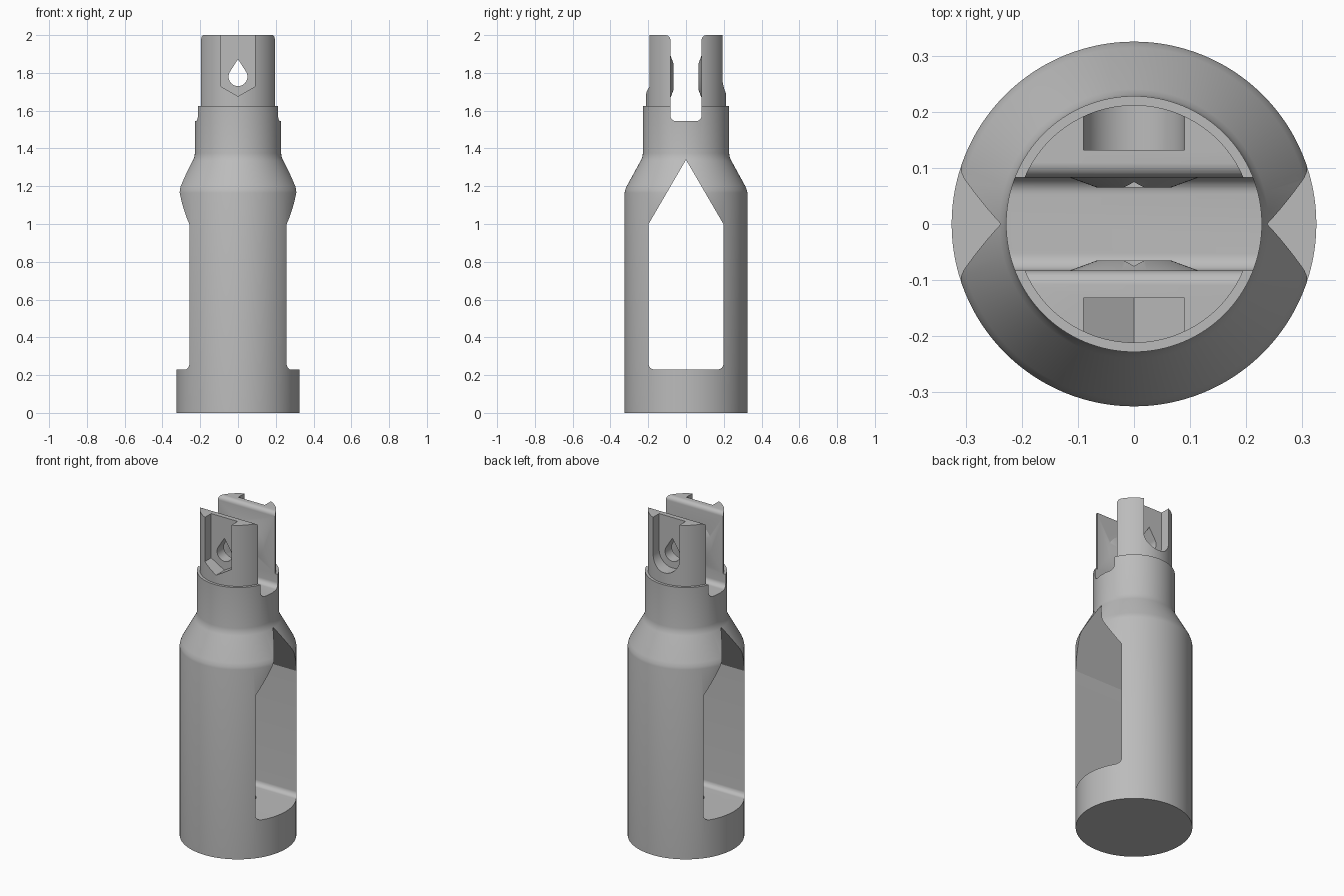
import bpy, bmesh
from math import sin, cos, pi, radians, acos
from mathutils import Matrix

if "Cube" in bpy.data.objects:
    bpy.data.objects.remove(bpy.data.objects["Cube"])

grey = bpy.data.materials.new("plain grey")
grey.use_nodes = True
grey.diffuse_color = (0.5, 0.5, 0.5, 1)
grey.node_tree.nodes["Principled BSDF"].inputs["Base Color"].default_value = (0.5, 0.5, 0.5, 1)


def make_object(name, bm):
    bmesh.ops.recalc_face_normals(bm, faces=bm.faces)
    mesh = bpy.data.meshes.new(name)
    bm.to_mesh(mesh)
    bm.free()
    mesh.materials.append(grey)
    obj = bpy.data.objects.new(name, mesh)
    bpy.context.collection.objects.link(obj)
    return obj


def arc(cx, cz, r, start, end, steps=8):
    """Points of an arc, angles in degrees."""
    angles = [radians(start + (end - start) * i / steps) for i in range(steps + 1)]
    return [(cx + r * cos(a), cz + r * sin(a)) for a in angles]


def mirrored(half):
    """Close a right-hand outline, listed bottom to top, with its mirror image."""
    return half + [(-u, v) for u, v in reversed(half) if u > 1e-6]


def prism(name, outline, axis, start, end):
    """Extrude a (sideways, up) outline along x or y."""
    def place(u, v, d):
        return (d, u, v) if axis == "x" else (u, d, v)
    bm = bmesh.new()
    rings = [[bm.verts.new(place(u, v, d)) for u, v in outline] for d in (start, end)]
    bm.faces.new(rings[0])
    bm.faces.new(rings[1])
    for i in range(len(outline)):
        j = (i + 1) % len(outline)
        bm.faces.new((rings[0][i], rings[0][j], rings[1][j], rings[1][i]))
    return make_object(name, bm)


def lathe(name, profile, sides, transform=Matrix()):
    """Solid of revolution about z from (radius, height) points."""
    bm = bmesh.new()
    rings = [[bm.verts.new((r * cos(2 * pi * i / sides), r * sin(2 * pi * i / sides), z))
              for i in range(sides)] for r, z in profile]
    for low, high in zip(rings, rings[1:]):
        for i in range(sides):
            j = (i + 1) % sides
            bm.faces.new((low[i], low[j], high[j], high[i]))
    bm.faces.new(rings[0])
    bm.faces.new(rings[-1])
    bm.transform(transform)
    return make_object(name, bm)


def combine(target, tool, operation):
    """Apply a boolean, then discard the tool."""
    mod = target.modifiers.new(tool.name, "BOOLEAN")
    mod.operation, mod.solver, mod.object = operation, "EXACT", tool
    graph = bpy.context.evaluated_depsgraph_get()
    graph.update()
    mesh = bpy.data.meshes.new_from_object(target.evaluated_get(graph))
    target.modifiers.clear()
    target.data = mesh
    bpy.data.objects.remove(tool)


# Turned body: wide barrel, shoulder cone, neck and top post
body = lathe("housing_body", [
    (0.325, 0), (0.325, 1.165), (0.322, 1.18), (0.314, 1.2),
    (0.24, 1.335), (0.232, 1.352), (0.228, 1.375),
    (0.228, 1.625), (0.212, 1.625), (0.212, 2)], 128)

# Through window with a pointed roof
window = mirrored(arc(0.168, 0.26, 0.03, -90, 0) + [(0.198, 1.0), (0, 1.34)])
combine(body, prism("window_cut", window, "x", -0.5, 0.5), "DIFFERENCE")

# Open slot between the two lugs, with rounded floor and lips
slot = mirrored(arc(0.053, 1.575, 0.03, -90, 0)
                + arc(0.108, 1.975, 0.025, 180, 90) + [(0.108, 2.1)])
combine(body, prism("slot_cut", slot, "x", -0.5, 0.5), "DIFFERENCE")

# Conical bosses on the inner lug faces
pivot = 1.78
for side in (-1, 1):
    turn = Matrix.Translation((0, 0, pivot)) @ Matrix.Rotation(side * -pi / 2, 4, "X")
    boss = lathe("pivot_boss", [(0.066, 0.065), (0.115, 0.083), (0.115, 0.1)], 64, turn)
    combine(body, boss, "UNION")

# Teardrop cross hole
r, apex = 0.05, 0.093
tangent = 90 - math_deg if (math_deg := acos(r / apex) * 180 / pi) else 0
drop = mirrored(arc(0, pivot, r, -90, tangent, 24)[1:] + [(0, pivot + apex)])
drop.append((0, pivot - r))
combine(body, prism("cross_hole_cut", drop, "y", -0.4, 0.4), "DIFFERENCE")

# Nut pocket at the front, bolt head pocket at the back
w = 0.09
nut = mirrored([(0, pivot - w / cos(pi / 6)), (w, pivot - w * 0.577), (w, 2.1)])
combine(body, prism("nut_pocket_cut", nut, "y", -0.4, -0.132), "DIFFERENCE")
head = arc(0, pivot, w, -180, 0, 32) + [(w, 2.1), (-w, 2.1)]
combine(body, prism("bolt_pocket_cut", head, "y", 0.132, 0.4), "DIFFERENCE")

# Bore through the base
combine(body, lathe("base_bore_cut", [(0.1, -0.1), (0.1, 0.4)], 64), "DIFFERENCE")

bpy.ops.object.select_all(action="DESELECT")
body.select_set(True)
bpy.context.view_layer.objects.active = body
bpy.ops.object.shade_smooth_by_angle(angle=radians(25))
